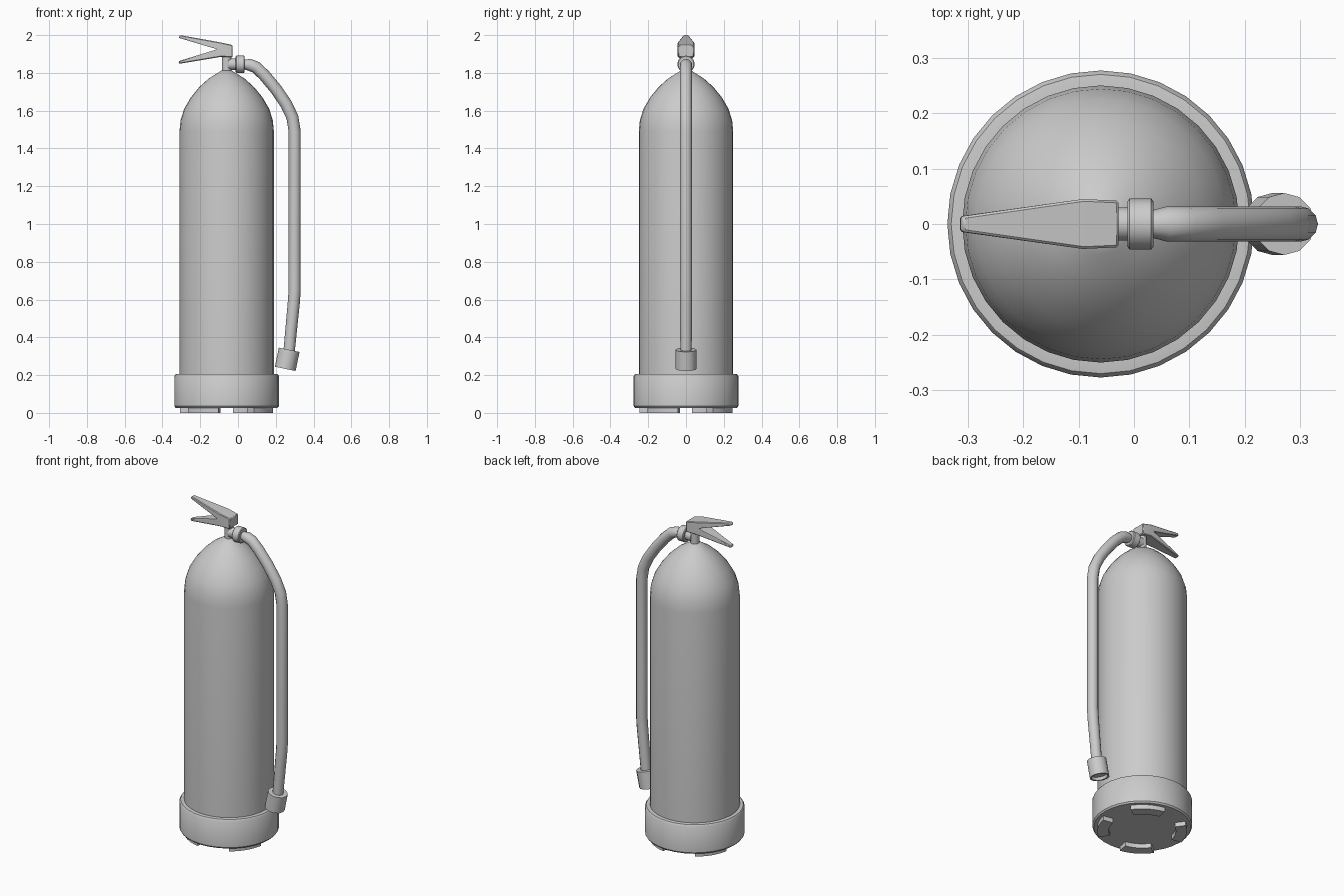
import bpy, bmesh, math
from mathutils import Vector, Matrix

if "Cube" in bpy.data.objects:
    bpy.data.objects.remove(bpy.data.objects["Cube"])

CX = -0.06  # axis of the tank


def finish(bm, name, angle=35):
    bmesh.ops.recalc_face_normals(bm, faces=bm.faces)
    me = bpy.data.meshes.new(name)
    bm.to_mesh(me)
    bm.free()
    ob = bpy.data.objects.new(name, me)
    bpy.context.collection.objects.link(ob)
    bpy.ops.object.select_all(action='DESELECT')
    ob.select_set(True)
    bpy.context.view_layer.objects.active = ob
    bpy.ops.object.shade_smooth_by_angle(angle=math.radians(angle))
    return ob


def skin(bm, rings):
    """Bridge consecutive vertex rings and cap both ends."""
    n = len(rings[0])
    for a, b in zip(rings, rings[1:]):
        for i in range(n):
            j = (i + 1) % n
            bm.faces.new((a[i], a[j], b[j], b[i]))
    bm.faces.new(rings[0])
    bm.faces.new(rings[-1])


def lathe(name, profile, seg, matrix):
    """Revolve (radius, height) points about local z, then place."""
    bm = bmesh.new()
    skin(bm, [[bm.verts.new(matrix @ Vector((r * math.cos(2 * math.pi * i / seg),
                                             r * math.sin(2 * math.pi * i / seg), h)))
               for i in range(seg)] for r, h in profile])
    return finish(bm, name)


def tube(name, path, seg):
    """Sweep a circle along (x, z, radius) points in the xz plane."""
    bm = bmesh.new()
    pts = [Vector((x, 0, z)) for x, z, r in path]
    rings = []
    for k, p in enumerate(pts):
        d0 = (p - pts[max(k - 1, 0)]).normalized()
        d1 = (pts[min(k + 1, len(pts) - 1)] - p).normalized()
        side = (d0 + d1).normalized().cross(Vector((0, 1, 0)))
        r = path[k][2]
        rings.append([bm.verts.new(p + side * r * math.cos(a) + Vector((0, r * math.sin(a), 0)))
                      for a in (2 * math.pi * i / seg for i in range(seg))])
    skin(bm, rings)
    return finish(bm, name)


def axis(start, direction):
    return Matrix.Translation(start) @ Vector(direction).to_track_quat('Z', 'Y').to_matrix().to_4x4()


upright = Matrix.Translation((CX, 0, 0))

# Tank with domed shoulder
lathe("tank", [(0.25, 0.1), (0.25, 1.49), (0.244, 1.55), (0.225, 1.61), (0.19, 1.67),
               (0.145, 1.725), (0.095, 1.77), (0.055, 1.795), (0.028, 1.812)], 32, upright)

# Base ring
lathe("base_ring", [(0.25, 0.027), (0.27, 0.027), (0.277, 0.036), (0.277, 0.195),
                    (0.27, 0.205), (0.255, 0.207)], 32, upright)

# Four curved feet under the base
bm = bmesh.new()
for k in range(4):
    rings = []
    for s in range(7):
        a = math.radians(-55 + 90 * k + 7.5 * s)
        rings.append([bm.verts.new((CX + r * math.cos(a), r * math.sin(a), z))
                      for r, z in ((0.187, 0), (0.25, 0), (0.25, 0.035), (0.187, 0.035))])
    skin(bm, rings)
finish(bm, "feet")

# Valve neck, hose connector and collar
lathe("valve_neck", [(0.025, 1.79), (0.025, 1.9)], 16, upright)
lathe("hose_connector", [(0.03, 0), (0.03, 0.05)], 16, axis((-0.05, 0, 1.846), (1, 0, 0)))
lathe("hose_collar", [(0.041, 0), (0.046, 0.004), (0.046, 0.043), (0.041, 0.047)], 16,
      axis((-0.012, 0, 1.846), (1, 0, 0)))

# Hose
tube("hose", [(0.03, 1.845, 0.024), (0.06, 1.843, 0.032), (0.095, 1.83, 0.032),
              (0.14, 1.787, 0.032), (0.2, 1.715, 0.032), (0.255, 1.635, 0.032),
              (0.288, 1.565, 0.032), (0.3, 1.49, 0.032), (0.3, 0.65, 0.032),
              (0.295, 0.58, 0.032), (0.27, 0.32, 0.03)], 12)

# Nozzle, open at the bottom
lathe("nozzle", [(0.03, 0), (0.056, 0), (0.056, 0.103), (0.046, 0.103), (0.046, 0.085)], 12,
      axis((0.271, 0, 0.334), (-0.021, 0, -0.101)))

# Squeeze handle: block with two tapering levers, as (x, z, half width)
outline = [(-0.028, 1.947, 0.042), (-0.09, 1.961, 0.045), (-0.308, 2.0, 0.014),
           (-0.315, 1.986, 0.014), (-0.11, 1.925, 0.045), (-0.315, 1.862, 0.014),
           (-0.312, 1.848, 0.014), (-0.09, 1.885, 0.045), (-0.028, 1.883, 0.042)]
bm = bmesh.new()
front = [bm.verts.new((x, -w, z)) for x, z, w in outline]
back = [bm.verts.new((x, w, z)) for x, z, w in outline]
for side in (front, back):
    for face in ((0, 1, 4, 7, 8), (1, 2, 3, 4), (4, 5, 6, 7)):
        bm.faces.new([side[i] for i in face])
for i in range(len(outline)):
    j = (i + 1) % len(outline)
    bm.faces.new((front[i], front[j], back[j], back[i]))
handle = finish(bm, "squeeze_handle", 30)
bevel = handle.modifiers.new("bevel", 'BEVEL')
bevel.width = 0.004
bevel.segments = 1
